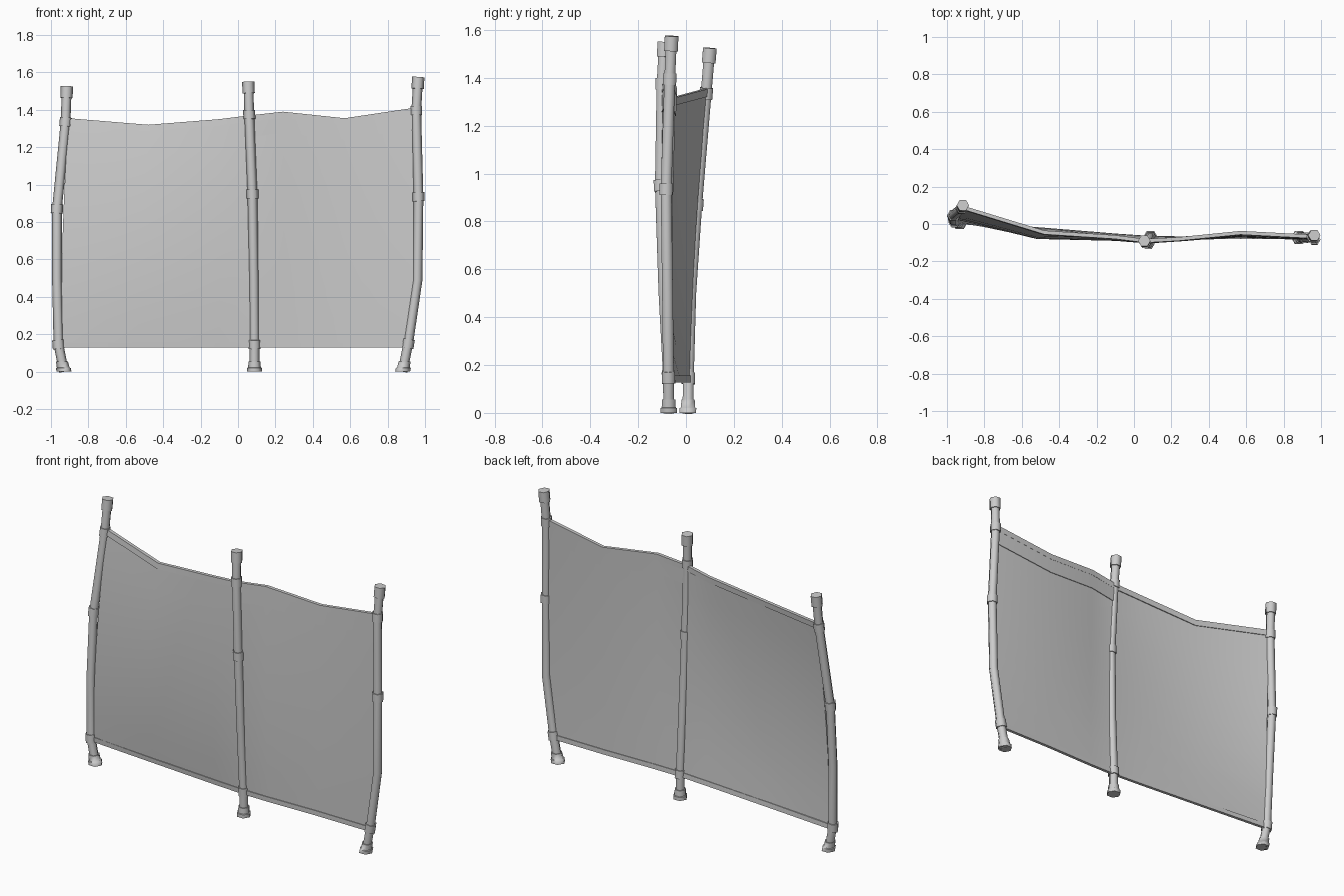
import bpy, bmesh, math
from mathutils import Vector

if "Cube" in bpy.data.objects:
    bpy.data.objects.remove(bpy.data.objects["Cube"])


def finish(bm, name, angle=40):
    bmesh.ops.recalc_face_normals(bm, faces=bm.faces)
    me = bpy.data.meshes.new(name)
    bm.to_mesh(me)
    bm.free()
    ob = bpy.data.objects.new(name, me)
    bpy.context.collection.objects.link(ob)
    bpy.context.view_layer.objects.active = ob
    ob.select_set(True)
    bpy.ops.object.shade_smooth_by_angle(angle=math.radians(angle))
    ob.select_set(False)
    return ob


def tube(name, pts, radii, level_ends=False, sides=6):
    """Capped six-sided tube through pts."""
    bm = bmesh.new()
    rings = []
    for i, p in enumerate(pts):
        t = (pts[min(i + 1, len(pts) - 1)] - pts[max(i - 1, 0)]).normalized()
        if level_ends:
            t = Vector((0, 0, 1))
        q = Vector((0, 0, 1)).rotation_difference(t)
        ring = []
        for k in range(sides):
            a = 2 * math.pi * k / sides
            ring.append(bm.verts.new(p + q @ Vector((math.cos(a), math.sin(a), 0)) * radii[i]))
        rings.append(ring)
    for a, b in zip(rings, rings[1:]):
        for k in range(sides):
            n = (k + 1) % sides
            bm.faces.new((a[k], a[n], b[n], b[k]))
    bm.faces.new(rings[0][::-1])
    bm.faces.new(rings[-1])
    return finish(bm, name, 65)


# Bent posts: foot, lower collar, bend, middle collar, upper collar, top
posts = {
    "left": [(-.93, .008, .0), (-.96, .01, .145), (-.968, .02, .5), (-.968, .045, .87), (-.922, .084, 1.335), (-.915, .10, 1.525)],
    "middle": [(.088, -.072, .0), (.088, -.073, .145), (.085, -.092, .5), (.077, -.107, .95), (.06, -.10, 1.375), (.055, -.09, 1.55)],
    "right": [(.88, -.072, .0), (.91, -.073, .15), (.96, -.077, .49), (.965, -.083, .935), (.953, -.068, 1.395), (.964, -.06, 1.575)],
}
for side, raw in posts.items():
    p = [Vector(v) for v in raw]
    tube(side + "_post", p, [.026] * 6)
    for label, i in (("lower", 1), ("middle", 3), ("upper", 4)):
        t = (p[i + 1] - p[i - 1]).normalized() * .024
        tube(f"{side}_{label}_collar", [p[i] - t, p[i] + t], [.032, .032])
    # Top cap
    t = (p[5] - p[4]).normalized()
    tube(side + "_top_cap", [p[5] - t * .062, p[5]], [.033, .033])
    # Stepped foot
    f = p[0]
    d = (p[1] - p[0]) / p[1].z
    tube(side + "_foot", [f, f + d * .02, f + d * .022, f + d * .055], [.04, .04, .034, .032], True)

# Sheet columns: x, y at bottom / middle / top, then top z
cols = [
    ((-.942, -.937, -.905), (.01, .035, .085), 1.355),
    ((-.53, -.52, -.48), (-.025, -.075, -.045), 1.32),
    ((-.1, -.1, -.1), (-.06, -.085, -.07), 1.35),
    ((.088, .08, .06), (-.073, -.098, -.09), 1.37),
    ((.25, .245, .24), (-.075, -.088, -.08), 1.39),
    ((.57, .57, .57), (-.07, -.062, -.047), 1.355),
    ((.91, .955, .95), (-.073, -.08, -.067), 1.412),
]
BOTTOM = .13


def quad(abc, t):
    a, b, c = abc
    return a * (1 - t) * (1 - 2 * t) + b * 4 * t * (1 - t) + c * t * (2 * t - 1)


def surface(c, z):
    t = (z - BOTTOM) / (c[2] - BOTTOM)
    return Vector((quad(c[0], t), quad(c[1], t), z))


def slab(name, columns, low, high, rows, half):
    """Closed sheet between the heights low(column) and high(column)."""
    bm = bmesh.new()
    grids = []
    for s in (-half, half):
        grids.append([[bm.verts.new(surface(c, low(c) + (high(c) - low(c)) * r / rows) + Vector((0, s, 0)))
                       for r in range(rows + 1)] for c in columns])
    n = len(columns) - 1
    for g in grids:
        for i in range(n):
            for r in range(rows):
                bm.faces.new((g[i][r], g[i + 1][r], g[i + 1][r + 1], g[i][r + 1]))
    f, b = grids
    for i in range(n):
        for r in (0, rows):
            bm.faces.new((f[i][r], f[i + 1][r], b[i + 1][r], b[i][r]))
    for i in (0, n):
        for r in range(rows):
            bm.faces.new((f[i][r], f[i][r + 1], b[i][r + 1], b[i][r]))
    return finish(bm, name)


# Stretched sheet, its hems, and the flap folded over the right half
slab("sheet", cols, lambda c: BOTTOM, lambda c: c[2] - .003, 8, .005)
slab("top_hem", cols, lambda c: c[2] - .033, lambda c: c[2], 1, .010)
slab("bottom_hem", cols, lambda c: BOTTOM - .002, lambda c: BOTTOM + .026, 1, .009)
slab("folded_flap", cols[3:], lambda c: c[2] - .115, lambda c: c[2] - .002, 2, .009)
